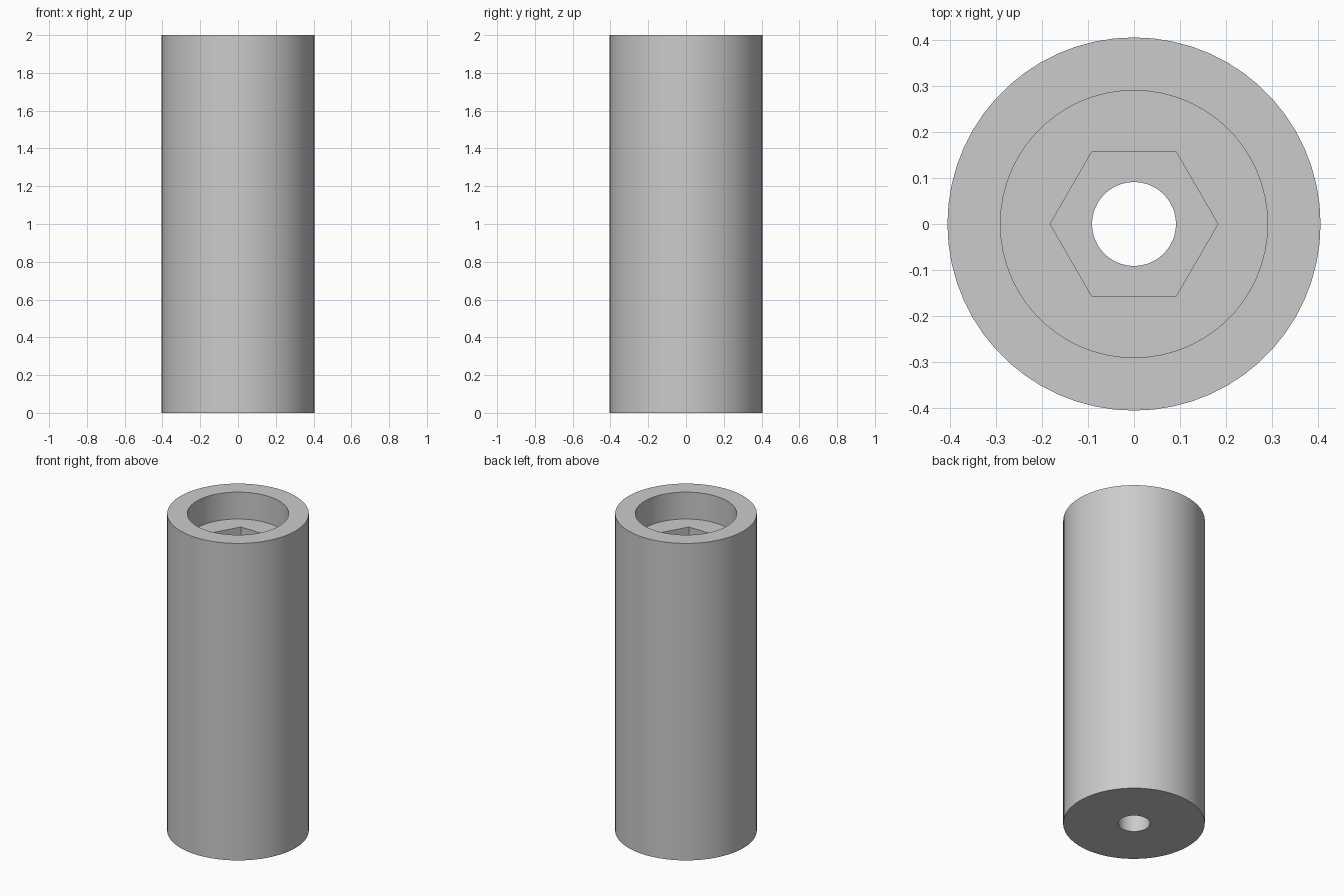
import bpy
import bmesh
from math import pi, cos, sin, radians

cube = bpy.data.objects.get("Cube")
if cube:
    bpy.data.objects.remove(cube, do_unlink=True)

SEGMENTS = 60  # a multiple of six, so the hexagon corners land on vertices
HEIGHT = 2.0
BODY_R, BORE_R, HEX_R, HOLE_R = 0.405, 0.29, 0.182, 0.091
BORE_FLOOR = HEIGHT - 0.17
HEX_FLOOR = BORE_FLOOR - 0.17


def ring(bm, radius, z, hexagon=False):
    """One loop of vertices, either round or hexagonal with corners on x."""
    verts = []
    for i in range(SEGMENTS):
        a = 2 * pi * i / SEGMENTS
        r = radius
        if hexagon:
            r *= cos(pi / 6) / cos(a % (pi / 3) - pi / 6)
        verts.append(bm.verts.new((r * cos(a), r * sin(a), z)))
    return verts


# Plain grey
grey = bpy.data.materials.new("plain grey")
grey.use_nodes = True
colour = (0.6, 0.6, 0.6, 1)
grey.diffuse_color = colour
grey.node_tree.nodes["Principled BSDF"].inputs["Base Color"].default_value = colour

# Section: outer wall, rim, counterbore, hexagonal pocket, through hole
bm = bmesh.new()
section = [
    ring(bm, BODY_R, 0),
    ring(bm, BODY_R, HEIGHT),
    ring(bm, BORE_R, HEIGHT),
    ring(bm, BORE_R, BORE_FLOOR),
    ring(bm, HEX_R, BORE_FLOOR, hexagon=True),
    ring(bm, HEX_R, HEX_FLOOR, hexagon=True),
    ring(bm, HOLE_R, HEX_FLOOR),
    ring(bm, HOLE_R, 0),
]
for k, low in enumerate(section):
    high = section[(k + 1) % len(section)]
    for i in range(SEGMENTS):
        j = (i + 1) % SEGMENTS
        bm.faces.new((low[i], low[j], high[j], high[i]))
bmesh.ops.recalc_face_normals(bm, faces=bm.faces)

mesh = bpy.data.meshes.new("spacer_body")
bm.to_mesh(mesh)
bm.free()
mesh.materials.append(grey)
body = bpy.data.objects.new("spacer_body", mesh)
bpy.context.collection.objects.link(body)

# Smooth round walls, crisp rims and hexagon corners
bpy.ops.object.select_all(action="DESELECT")
body.select_set(True)
bpy.context.view_layer.objects.active = body
bpy.ops.object.shade_smooth_by_angle(angle=radians(30))
